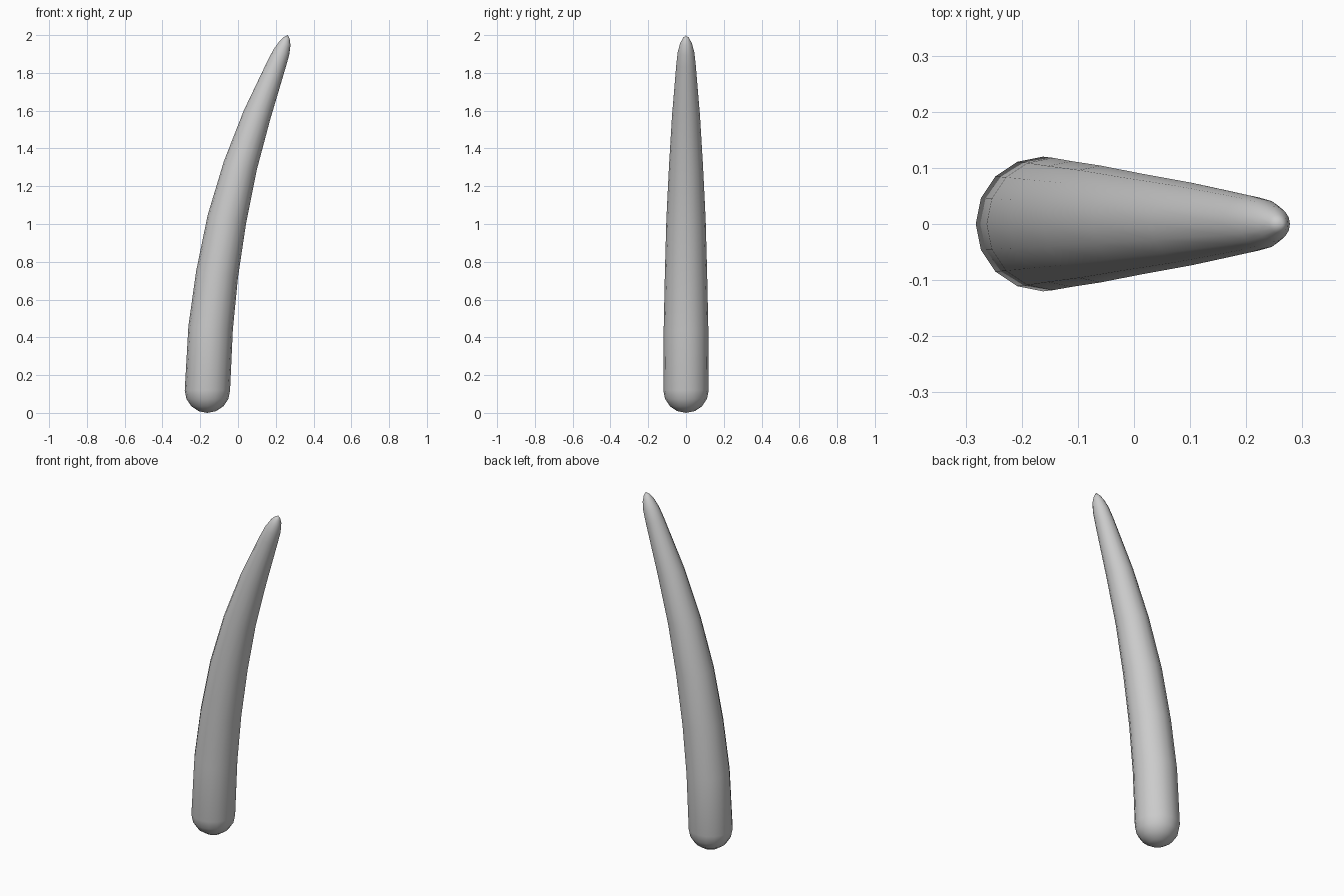
import bpy, bmesh, math
from mathutils import Vector

cube = bpy.data.objects.get("Cube")
if cube:
    bpy.data.objects.remove(cube)

SIDES = 16
BASE_R = 0.12

# Plain grey finish
grey = bpy.data.materials.new("plain grey")
grey.use_nodes = True
colour = (0.6, 0.6, 0.6, 1)
grey.diffuse_color = colour
grey.node_tree.nodes["Principled BSDF"].inputs["Base Color"].default_value = colour

# Centre line: x, z, radius; rounded base first, then the bent taper, then the tip
rings = []
for step in range(1, 5):
    a = math.radians(22.5 * step)
    rings.append((-0.162, BASE_R * (1 - math.cos(a)), BASE_R * math.sin(a)))
rings += [(-0.145, 0.45, 0.118), (-0.111, 0.733, 0.112), (-0.059, 1.025, 0.104),
          (0.012, 1.308, 0.090), (0.100, 1.575, 0.074), (0.205, 1.848, 0.051),
          (0.230, 1.910, 0.044), (0.249, 1.957, 0.031), (0.258, 1.983, 0.017)]
base_pole = Vector((-0.162, 0, 0))
tip_pole = Vector((0.264, 0, 2.0))
centres = [base_pole] + [Vector((x, 0, z)) for x, z, r in rings] + [tip_pole]

# Rings stand square to the centre line
bm = bmesh.new()
loops = []
for i, (x, z, r) in enumerate(rings):
    along = Vector((0, 0, 1)) if i < 4 else (centres[i + 2] - centres[i]).normalized()
    across = Vector((along.z, 0, -along.x))
    loop = []
    for k in range(SIDES):
        a = 2 * math.pi * k / SIDES
        offset = across * math.cos(a) + Vector((0, math.sin(a), 0))
        loop.append(bm.verts.new(centres[i + 1] + offset * r))
    loops.append(loop)

# Skin between rings, closed by fans at both ends
bottom, top = bm.verts.new(base_pole), bm.verts.new(tip_pole)
for k in range(SIDES):
    n = (k + 1) % SIDES
    for low, high in zip(loops, loops[1:]):
        bm.faces.new((low[k], low[n], high[n], high[k]))
    bm.faces.new((bottom, loops[0][n], loops[0][k]))
    bm.faces.new((top, loops[-1][k], loops[-1][n]))
bmesh.ops.recalc_face_normals(bm, faces=bm.faces)
for face in bm.faces:
    face.smooth = True

mesh = bpy.data.meshes.new("curved_horn")
bm.to_mesh(mesh)
bm.free()
mesh.materials.append(grey)
horn = bpy.data.objects.new("curved_horn", mesh)
bpy.context.collection.objects.link(horn)
